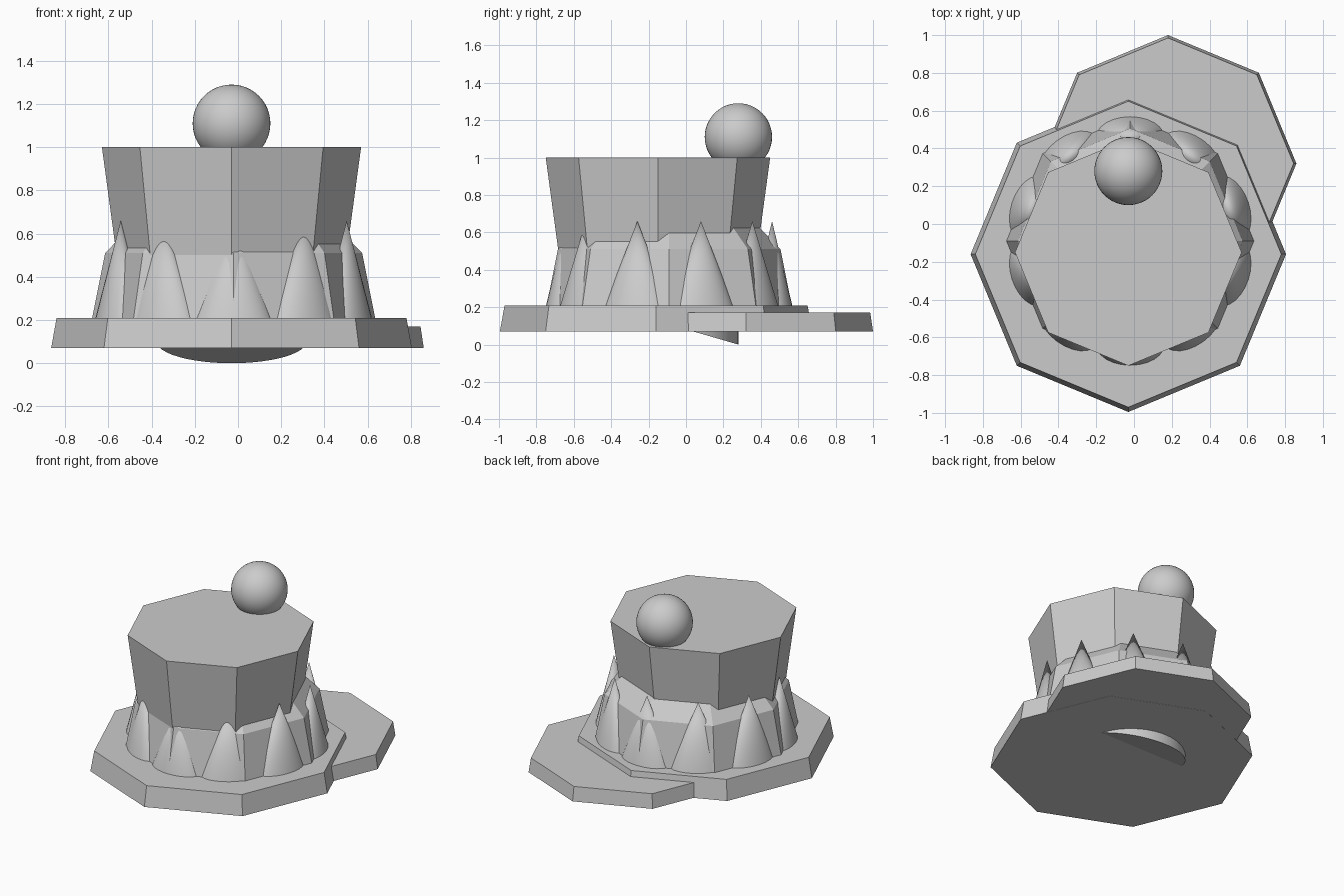
import bpy, math
from math import sin, cos, pi, tau

if "Cube" in bpy.data.objects:
    bpy.data.objects.remove(bpy.data.objects["Cube"])


def make_mesh(name, verts, faces):
    me = bpy.data.meshes.new(name)
    me.from_pydata(verts, [], faces)
    me.update()
    ob = bpy.data.objects.new(name, me)
    bpy.context.collection.objects.link(ob)
    return ob


def loft(name, cx, cy, rings, sides=8):
    """Stack regular polygons given as (radius, z) and cap both ends."""
    verts = [(cx + r * cos(tau * i / sides), cy + r * sin(tau * i / sides), z)
             for r, z in rings for i in range(sides)]
    faces = [tuple(reversed(range(sides)))]
    for k in range(len(rings) - 1):
        a, b = k * sides, (k + 1) * sides
        for i in range(sides):
            j = (i + 1) % sides
            faces.append((a + i, a + j, b + j, b + i))
    faces.append(tuple(range((len(rings) - 1) * sides, len(rings) * sides)))
    return make_mesh(name, verts, faces)


def smooth(ob, angle=40):
    bpy.ops.object.select_all(action='DESELECT')
    ob.select_set(True)
    bpy.context.view_layer.objects.active = ob
    bpy.ops.object.shade_smooth_by_angle(angle=math.radians(angle))


# Two overlapping octagonal slabs
loft("main_base_slab", -0.03, -0.16, [(0.835, 0.07), (0.81, 0.21)])
loft("rear_base_slab", 0.18, 0.32, [(0.68, 0.071), (0.665, 0.17)])

# Flared upper block
loft("upper_block", -0.03, -0.15, [(0.485, 0.15), (0.60, 1.0)])

# Sloped collar around the lower half, with a bevelled roof
loft("lower_collar", -0.02, -0.09,
     [(0.665, 0.15), (0.655, 0.21), (0.595, 0.51), (0.43, 0.68)])

# Ring of flattened spikes set into the collar
for i in range(10):
    a = pi / 2 + tau * i / 10
    bpy.ops.mesh.primitive_cone_add(
        vertices=24, radius1=1, radius2=0, depth=0.5,
        location=(-0.02 + 0.55 * cos(a), -0.09 + 0.55 * sin(a), 0.41),
        rotation=(0, 0, a))
    spike = bpy.context.object
    spike.name = f"spike_{i + 1}"
    spike.scale = (0.12, 0.20, 1)
    smooth(spike)

# Ball resting on the back of the top
bpy.ops.mesh.primitive_uv_sphere_add(segments=48, ring_count=24, radius=0.18,
                                     location=(-0.03, 0.28, 1.11))
ball = bpy.context.object
ball.name = "top_ball"
smooth(ball)

# Slanted round plug poking out underneath
n = 48
plug = loft("tilted_plug", -0.03, -0.067, [(0.347, 0.0), (0.347, 0.3)], n)
for v in plug.data.vertices[:n]:
    v.co.z = 0.29 * (0.28 - v.co.y)
smooth(plug)
